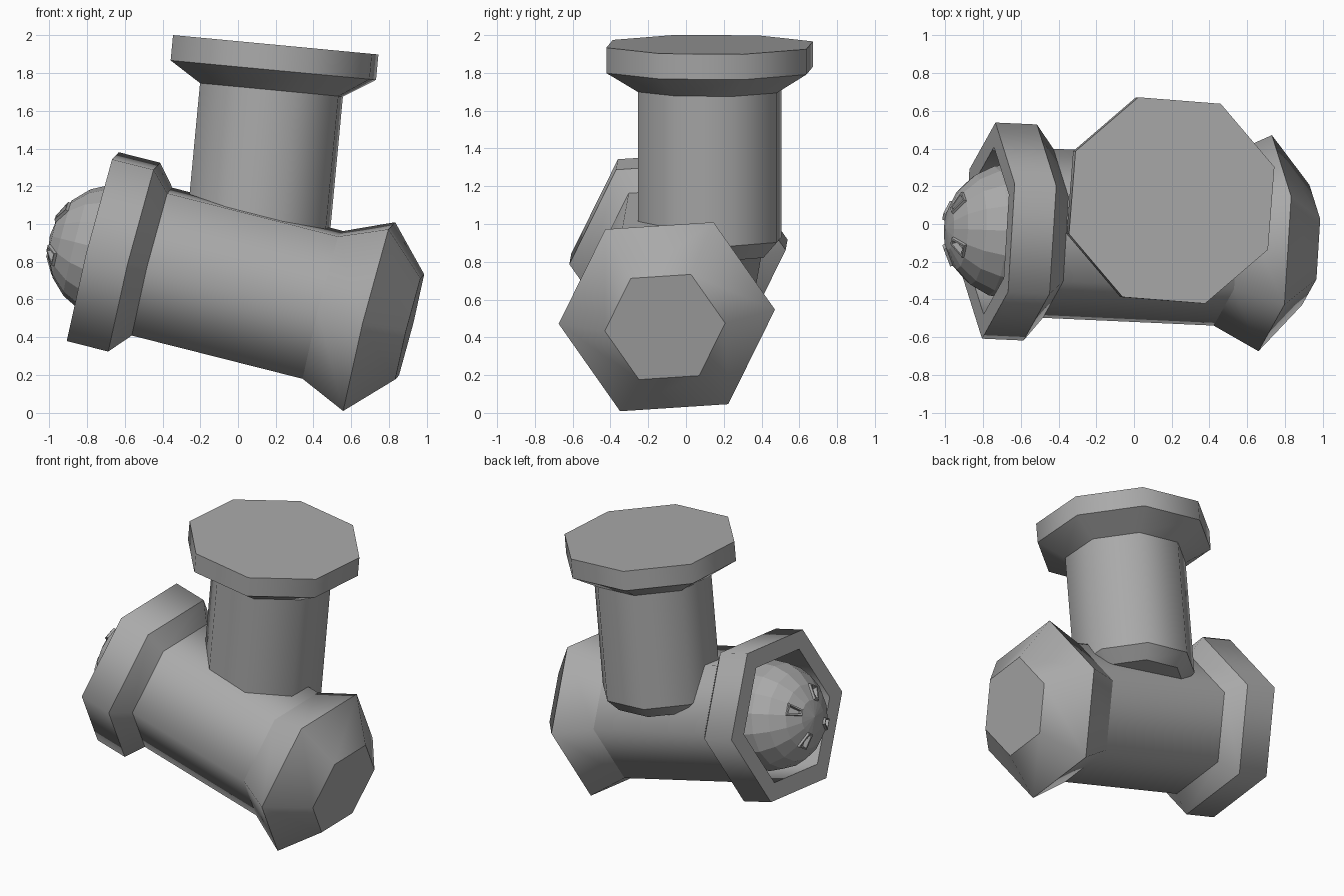
import bpy
import bmesh
import math
from mathutils import Vector, Matrix

cube = bpy.data.objects.get("Cube")
if cube:
    bpy.data.objects.remove(cube, do_unlink=True)

grey = bpy.data.materials.new("plain grey")
grey.use_nodes = True
colour = (0.4, 0.4, 0.4, 1)
grey.diffuse_color = colour
grey.node_tree.nodes["Principled BSDF"].inputs["Base Color"].default_value = colour


def frame(origin, axis, side):
    """Matrix with local z on the axis and local x close to the side vector."""
    d = Vector(axis).normalized()
    e1 = Vector(side)
    e1 = (e1 - e1.dot(d) * d).normalized()
    e2 = d.cross(e1)
    m = Matrix((e1, e2, d)).transposed().to_4x4()
    m.translation = Vector(origin)
    return m


def finish(bm, name):
    bmesh.ops.recalc_face_normals(bm, faces=bm.faces)
    mesh = bpy.data.meshes.new(name)
    bm.to_mesh(mesh)
    bm.free()
    mesh.materials.append(grey)
    obj = bpy.data.objects.new(name, mesh)
    bpy.context.collection.objects.link(obj)
    return obj


def pipe(name, matrix, sides, turn, profile):
    """Lathe a closed (radius, height) profile; sides smooth, rims sharp."""
    bm = bmesh.new()
    rings = []
    for radius, height in profile:
        ring = []
        for i in range(sides):
            a = math.radians(turn) + math.tau * i / sides
            p = Vector((radius * math.cos(a), radius * math.sin(a), height))
            ring.append(bm.verts.new(matrix @ p))
        rings.append(ring)
    for low, high in zip(rings, rings[1:]):
        for i in range(sides):
            j = (i + 1) % sides
            bm.faces.new((low[i], low[j], high[j], high[i])).smooth = True
    for ring in rings:
        for i in range(sides):
            bm.edges.get((ring[i], ring[(i + 1) % sides])).smooth = False
    bm.faces.new(rings[0])
    bm.faces.new(rings[-1])
    return finish(bm, name)


# Main pipe: open collar on one end, flared plug on the other
main = frame((-0.77, -0.035, 0.88), (0.968, -0.044, -0.245), (0, 1, 0))
pipe("main_pipe", main, 6, 4.5, [
    (0.445, 0.40), (0.445, 0), (0.575, 0), (0.575, 0.227), (0.45, 0.325),
    (0.45, 1.26), (0.575, 1.513), (0.32, 1.735)])

# Upright pipe with a wide octagonal cap and a chamfered foot
upright = frame((0.2, 0.125, 1.95), (0.094, 0, 0.995), (1, 0, 0))
pipe("upright_pipe", upright, 8, 18, [
    (0.32, -1.12), (0.40, -1.035), (0.40, -0.24), (0.575, -0.135), (0.575, 0)])

# Faceted ball in the collar, with raised slots round its pole
ball = main @ Matrix.Translation((0, 0, 0.125))
bm = bmesh.new()
bmesh.ops.create_uvsphere(bm, u_segments=16, v_segments=10, radius=0.36)
bmesh.ops.recalc_face_normals(bm, faces=bm.faces)
slots = []
for f in bm.faces:
    c = f.calc_center_median()
    tilt = math.degrees(c.angle(Vector((0, 0, -1))))
    step = int((math.atan2(c.y, c.x) % math.tau) / math.tau * 16)
    if 20 < tilt < 35 and step % 4 == 1:
        slots.append(f)
for thickness, depth in ((0.004, 0.015), (0.014, 0), (0.003, -0.035)):
    bmesh.ops.inset_individual(bm, faces=slots, thickness=thickness, depth=depth)
bm.transform(ball)
finish(bm, "collar_ball")
